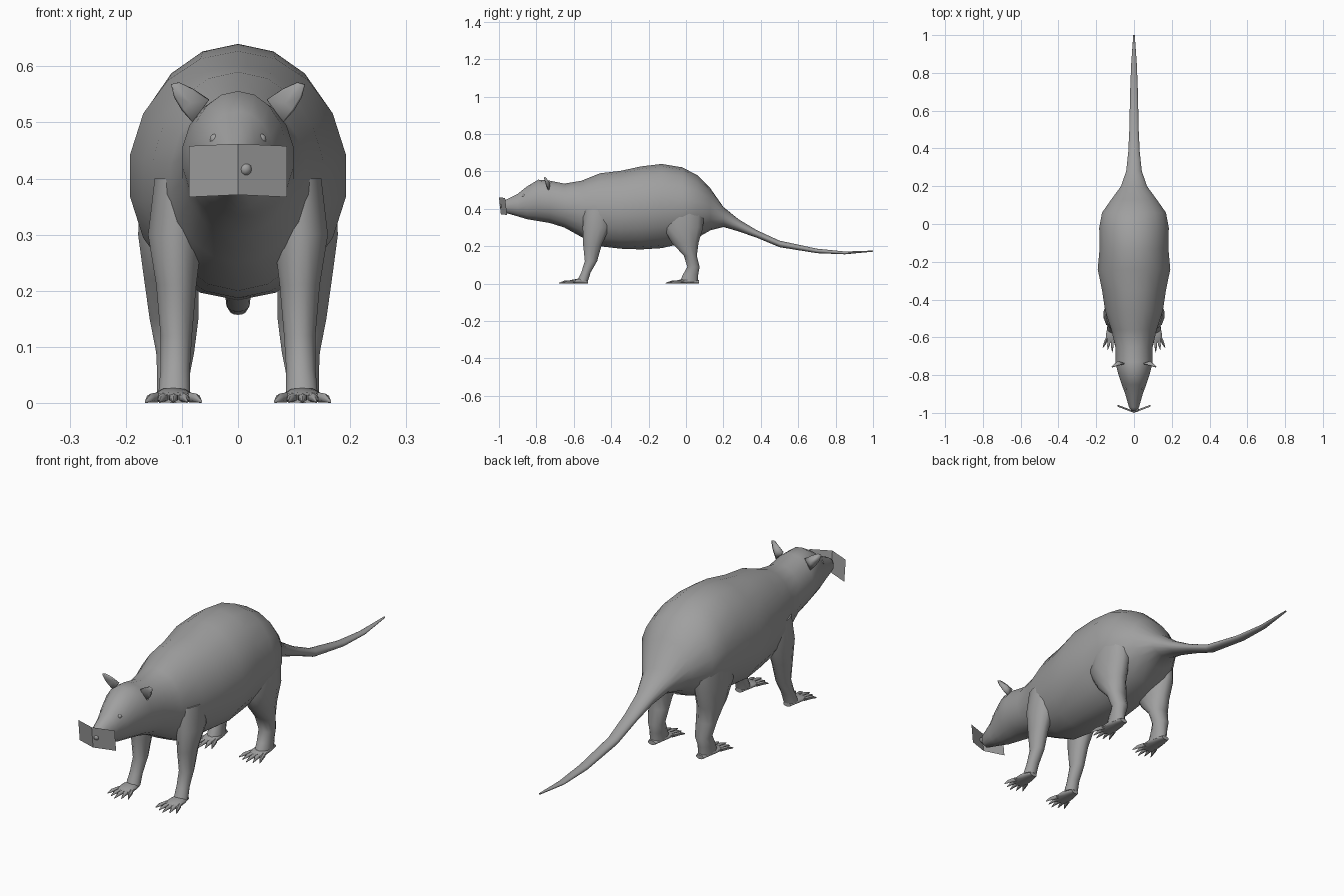
import bpy, bmesh, math
from mathutils import Vector

cube = bpy.data.objects.get("Cube")
if cube:
    bpy.data.objects.remove(cube, do_unlink=True)

grey = bpy.data.materials.new("fur_grey")
grey.use_nodes = True
grey.diffuse_color = (0.35, 0.35, 0.35, 1)
grey.node_tree.nodes["Principled BSDF"].inputs["Base Color"].default_value = grey.diffuse_color


def finish(name, bm, angle=60):
    """Turn a bmesh into a smooth shaded grey object."""
    bmesh.ops.recalc_face_normals(bm, faces=bm.faces)
    mesh = bpy.data.meshes.new(name)
    bm.to_mesh(mesh)
    bm.free()
    mesh.materials.append(grey)
    obj = bpy.data.objects.new(name, mesh)
    bpy.context.collection.objects.link(obj)
    bpy.ops.object.select_all(action="DESELECT")
    obj.select_set(True)
    bpy.context.view_layer.objects.active = obj
    bpy.ops.object.shade_smooth_by_angle(angle=math.radians(angle))
    return obj


def loft(bm, rings, u, v, sides):
    """Skin elliptical rings given as (centre, radius along u, radius along v)."""
    loops = []
    for centre, ru, rv in rings:
        loop = []
        for i in range(sides):
            a = math.tau * (i + 0.5) / sides
            loop.append(bm.verts.new(Vector(centre) + u * ru * math.cos(a) + v * rv * math.sin(a)))
        loops.append(loop)
    for low, high in zip(loops, loops[1:]):
        for i in range(sides):
            j = (i + 1) % sides
            bm.faces.new((low[i], low[j], high[j], high[i]))
    bm.faces.new(loops[0])
    bm.faces.new(loops[-1])


X, Y, Z = Vector((1, 0, 0)), Vector((0, 1, 0)), Vector((0, 0, 1))

# Head, trunk and tail in one skin: y, bottom z, top z, half width
spine = [
    (-.99, .40, .43, .012), (-.97, .38, .445, .027), (-.9, .36, .48, .047),
    (-.85, .345, .52, .066), (-.79, .335, .556, .086), (-.73, .325, .551, .1),
    (-.65, .3, .535, .1), (-.56, .25, .55, .122), (-.46, .2, .59, .155),
    (-.35, .187, .603, .172), (-.24, .183, .627, .195), (-.13, .19, .64, .185),
    (-.02, .215, .622, .187), (.06, .245, .58, .172), (.13, .285, .51, .122),
    (.2, .303, .41, .07), (.28, .28, .345, .042), (.38, .245, .285, .031),
    (.5, .195, .23, .025), (.7, .163, .187, .021), (.85, .157, .172, .015),
    (1, .171, .177, .004),
]
bm = bmesh.new()
loft(bm, [((0, y, (lo + hi) / 2), w, (hi - lo) / 2) for y, lo, hi, w in spine], X, Z, 18)
finish("body_and_tail", bm)

# Leg rings from shoulder or hip to ankle: x, y, z, half width, half depth
front_leg = [
    (.105, -.47, .4, .045, .08), (.112, -.48, .3, .05, .075), (.11, -.5, .21, .037, .052),
    (.11, -.508, .12, .029, .034), (.112, -.535, .06, .027, .026), (.114, -.553, .015, .029, .03),
]
hind_leg = [
    (.115, -.01, .4, .06, .11), (.122, -.015, .3, .058, .11), (.119, -.005, .22, .05, .075),
    (.114, .023, .15, .045, .036), (.112, .04, .09, .035, .034), (.115, .025, .05, .03, .042),
    (.115, .015, .01, .031, .05),
]


def leg(name, rings, side):
    bm = bmesh.new()
    loft(bm, [((side * x, y, z), rx, ry) for x, y, z, rx, ry in rings], X, Y, 12)
    finish(name, bm)


def foot(name, side, heel, ball, tip):
    """A flat paw with five splayed, tapering toes."""
    bm = bmesh.new()
    cx = side * .115
    middle = (heel + ball) / 2
    loft(bm, [((cx, heel, .009), .018, .009), ((cx, middle, .014), .033, .014),
              ((cx, ball, .01), .036, .01), ((cx, ball - .012, .007), .03, .007)], X, Z, 10)
    for toe in range(-2, 3):
        reach = tip + abs(toe) * .012
        start = Vector((cx + toe * .014, ball + .01, .01))
        knuckle = Vector((cx + toe * .02, (ball + reach) / 2, .009))
        claw = Vector((cx + toe * .025, reach, .002))
        loft(bm, [(start, .01, .009), (knuckle, .008, .008), (claw, .001, .002)], X, Z, 6)
    finish(name, bm)


def ear(name, side):
    """A cupped leaf shape with a little thickness."""
    bm = bmesh.new()
    rim = [(.052, -.74, .54), (.08, -.747, .558), (.105, -.755, .57), (.118, -.757, .567),
           (.112, -.752, .545), (.098, -.745, .522), (.08, -.735, .5)]
    edge = [bm.verts.new((side * x, y, z)) for x, y, z in rim]
    cup = bm.verts.new((side * .085, -.728, .535))
    for a, b in zip(edge, edge[1:] + edge[:1]):
        bm.faces.new((a, b, cup))
    obj = finish(name, bm)
    thick = obj.modifiers.new("thickness", "SOLIDIFY")
    thick.thickness = .006
    thick.offset = 0


def ball(name, centre, radius):
    bm = bmesh.new()
    bmesh.ops.create_uvsphere(bm, u_segments=10, v_segments=6, radius=radius)
    bmesh.ops.translate(bm, verts=bm.verts, vec=centre)
    finish(name, bm)


for side, word in ((1, "left"), (-1, "right")):
    leg(word + "_front_leg", front_leg, side)
    leg(word + "_hind_leg", hind_leg, side)
    foot(word + "_front_foot", side, -.525, -.615, -.68)
    foot(word + "_hind_foot", side, .07, -.04, -.11)
    ear(word + "_ear", side)
    ball(word + "_eye", (side * .041, -.868, .47), .01)

# Nose tip poking through the whisker sheet
ball("nose", (.013, -.984, .417), .012)

# Thin folded sheet carrying the whiskers
bm = bmesh.new()
columns = []
for x, y, drop in ((-.087, -.957, 0), (0, -.99, -.004), (.087, -.957, 0)):
    columns.append([bm.verts.new((x, y + lean, z - drop)) for z, lean in ((.367, 0), (.458, -.01))])
for (a, b), (c, d) in zip(columns, columns[1:]):
    bm.faces.new((a, c, d, b))
finish("whisker_sheet", bm, 20)
